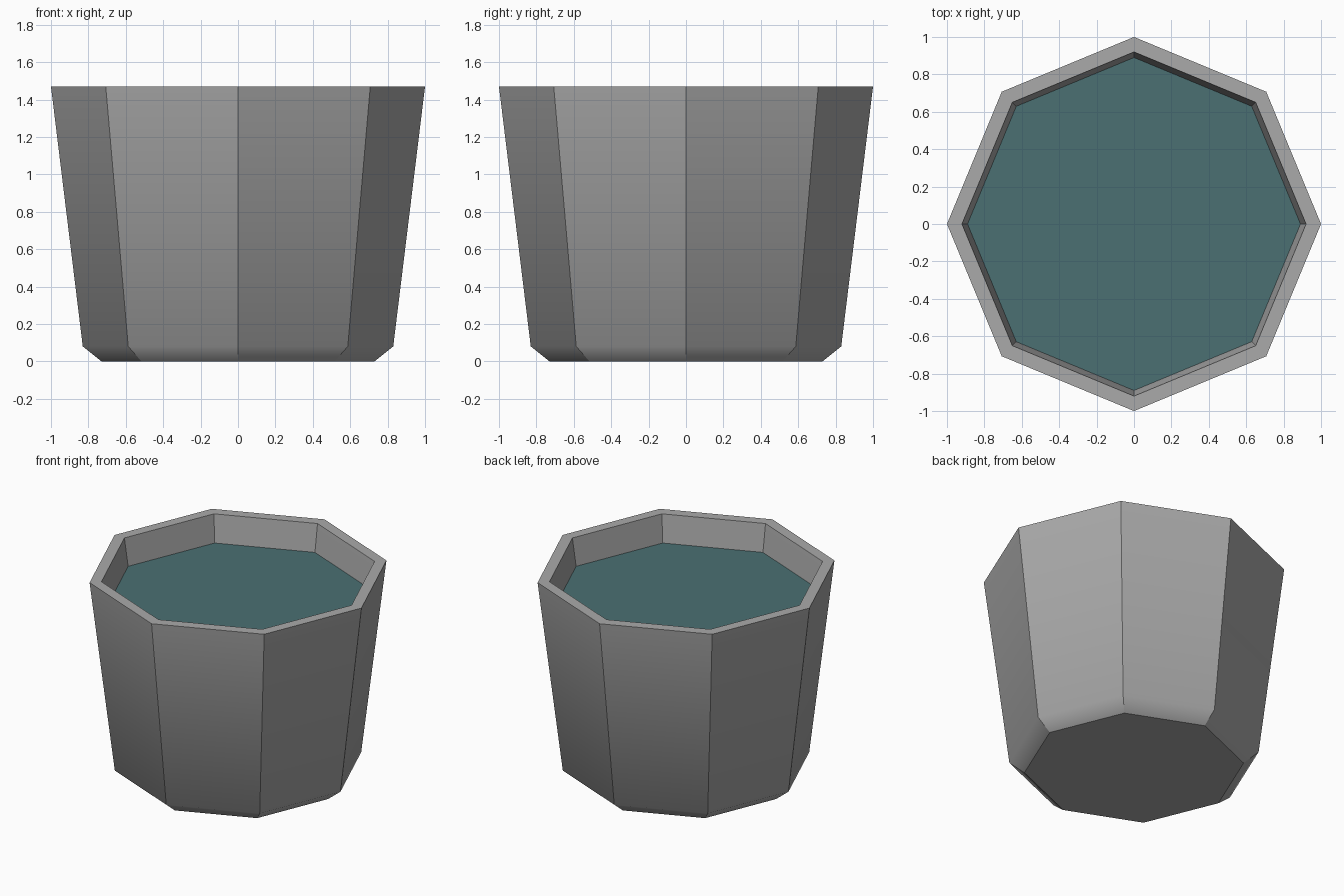
import bpy, bmesh
from math import cos, sin, tau

SIDES = 8

cube = bpy.data.objects.get("Cube")
if cube:
    bpy.data.objects.remove(cube, do_unlink=True)


def make_material(name, rgb):
    mat = bpy.data.materials.new(name)
    mat.use_nodes = True
    mat.diffuse_color = (*rgb, 1)
    mat.node_tree.nodes["Principled BSDF"].inputs["Base Color"].default_value = (*rgb, 1)
    return mat


def ring(bm, radius, z):
    return [bm.verts.new((radius * cos(tau * i / SIDES), radius * sin(tau * i / SIDES), z))
            for i in range(SIDES)]


def lathe(name, profile, mat, soft_rings=()):
    """Octagonal solid from (radius, z) rings, capped at both ends if it has several."""
    bm = bmesh.new()
    rings = [ring(bm, r, z) for r, z in profile]
    for low, high in zip(rings, rings[1:]):
        for i in range(SIDES):
            j = (i + 1) % SIDES
            bm.faces.new((low[i], low[j], high[j], high[i]))
    if len(rings) > 1:
        bm.faces.new(rings[0][::-1])
    bm.faces.new(rings[-1])
    # Every edge is crisp except the chosen rings, which blend smoothly
    for edge in bm.edges:
        edge.smooth = any(all(v in rings[k] for v in edge.verts) for k in soft_rings)
    for face in bm.faces:
        face.smooth = True
    mesh = bpy.data.meshes.new(name)
    bm.to_mesh(mesh)
    bm.free()
    mesh.materials.append(mat)
    obj = bpy.data.objects.new(name, mesh)
    bpy.context.collection.objects.link(obj)
    return obj


grey = make_material("stone grey", (0.40, 0.40, 0.40))
teal = make_material("dark teal water", (0.07, 0.16, 0.17))

# Tapered bucket: chamfered foot, outer wall, flat rim, inner wall and inner floor
lathe("bucket",
      [(0.73, 0), (0.83, 0.08), (1, 1.47), (0.92, 1.47), (0.89, 1.27), (0.73, 0.12)],
      grey, soft_rings=(1, 4))

# Liquid surface just below the rim
lathe("water_surface", [(0.89, 1.27)], teal)
